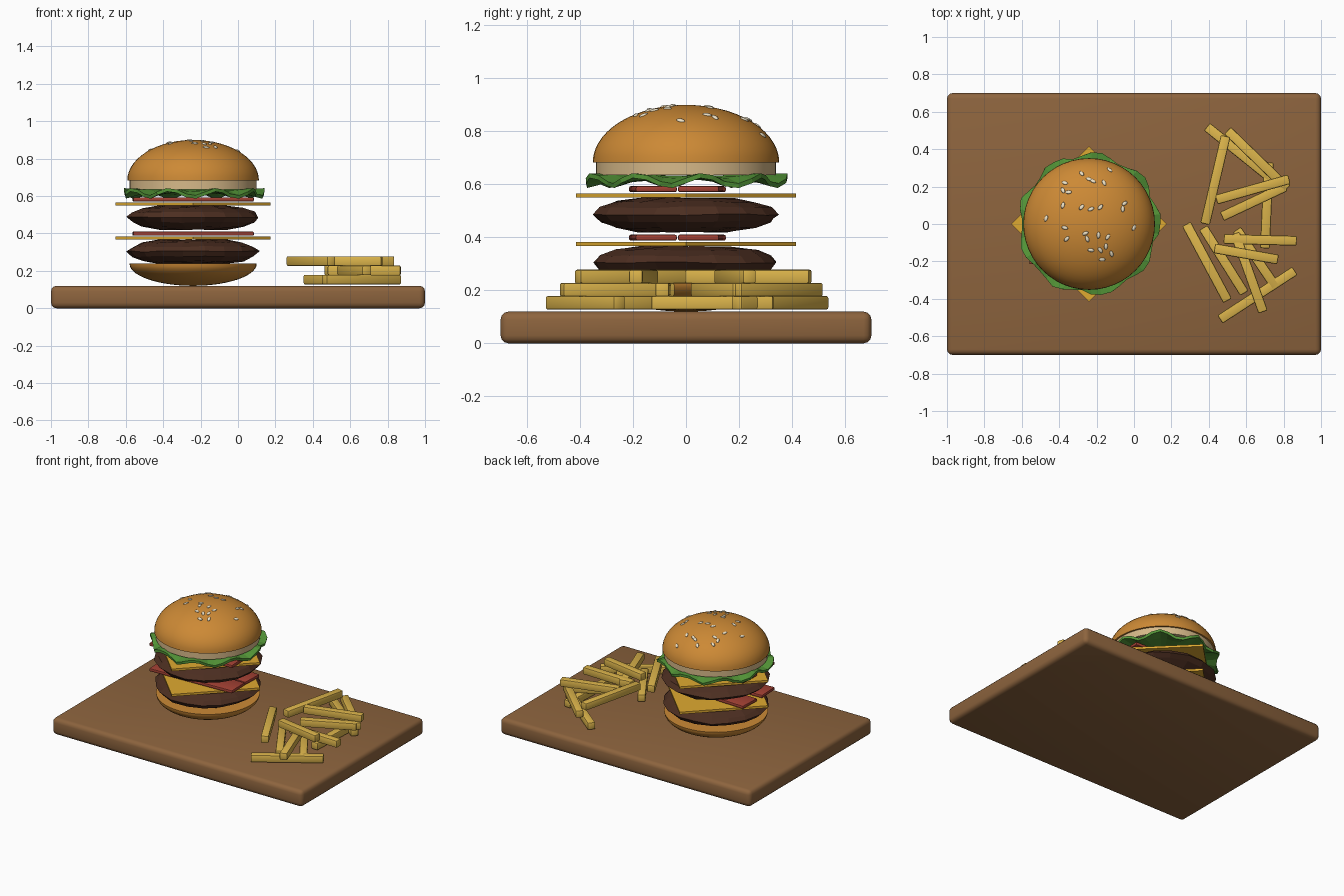
import bpy, bmesh, math, random
from mathutils import Vector, Matrix

if "Cube" in bpy.data.objects:
    bpy.data.objects.remove(bpy.data.objects["Cube"])

random.seed(4)
CX = -0.24          # burger axis


def material(name, rgb):
    m = bpy.data.materials.new(name)
    m.diffuse_color = [(c / 255) ** 2.2 for c in rgb] + [1]
    m.use_nodes = True
    m.node_tree.nodes["Principled BSDF"].inputs["Base Color"].default_value = m.diffuse_color
    return m


WOOD = material("wood", (140, 100, 64))
CRUST = material("crust", (203, 136, 56))
CRUMB = material("crumb", (214, 184, 136))
MEAT = material("meat", (78, 50, 38))
CHEESE = material("cheese", (222, 168, 52))
BACON = material("bacon", (160, 66, 54))
LEAF = material("leaf", (84, 148, 58))
FRY = material("fry", (218, 178, 76))
SEED = material("seed", (236, 224, 196))


def finish(name, bm, mat, smooth=None):
    bmesh.ops.recalc_face_normals(bm, faces=bm.faces)
    me = bpy.data.meshes.new(name)
    bm.to_mesh(me)
    bm.free()
    ob = bpy.data.objects.new(name, me)
    bpy.context.collection.objects.link(ob)
    me.materials.append(mat)
    if smooth:
        bpy.ops.object.select_all(action='DESELECT')
        bpy.context.view_layer.objects.active = ob
        ob.select_set(True)
        bpy.ops.object.shade_smooth_by_angle(angle=math.radians(smooth))
    return ob


def box(name, loc, size, mat, rot=0, bevel=0.0, segs=2):
    bm = bmesh.new()
    bmesh.ops.create_cube(bm, size=1, matrix=Matrix.Diagonal((*size, 1)))
    if bevel:
        bmesh.ops.bevel(bm, geom=bm.edges[:], offset=bevel, segments=segs,
                        profile=0.5, affect='EDGES')
    ob = finish(name, bm, mat, 35 if bevel else None)
    ob.location = loc
    ob.rotation_euler.z = rot
    return ob


def lathe(name, profile, steps, mat, smooth=None, jitter=0.0):
    bm = bmesh.new()
    vs = [bm.verts.new((r, 0, z)) for r, z in profile]
    es = [bm.edges.new(p) for p in zip(vs, vs[1:])]
    bmesh.ops.spin(bm, geom=vs + es, cent=(0, 0, 0), axis=(0, 0, 1),
                   angle=math.tau, steps=steps, use_merge=False)
    bmesh.ops.remove_doubles(bm, verts=bm.verts, dist=1e-4)
    for v in bm.verts:
        if jitter and v.co.xy.length > 0.01:
            v.co += Vector((random.uniform(-1, 1), random.uniform(-1, 1),
                            random.uniform(-.5, .5))) * jitter
    ob = finish(name, bm, mat, smooth)
    ob.location.x = CX
    return ob


def arc(r, z, h, n=14):
    return [(r * math.cos(t), z + h * math.sin(t))
            for t in (i * math.pi / 2 / n for i in range(n + 1))]


# serving board
box("board", (0, 0, 0.06), (2, 1.4, 0.12), WOOD, bevel=0.03, segs=3)

# buns
lathe("bottom_bun", [(0, 0.238)] + arc(0.34, 0.238, -0.118), 48, CRUST, 40)
lathe("top_bun_crumb", [(0, 0.635), (0.34, 0.635), (0.34, 0.687), (0, 0.687)],
      48, CRUMB, 40)
lathe("top_bun", [(0, 0.683)] + arc(0.352, 0.683, 0.217), 48, CRUST, 40)

# two stacked layers of patty, cheese and bacon
for i, z in enumerate((0.302, 0.485)):
    prof = [(0, -.064), (.18, -.063), (.27, -.05), (.325, -.025), (.35, .002),
            (.325, .028), (.27, .05), (.18, .062), (0, .064)]
    patty = lathe(f"patty_{i}", [(r, z + h) for r, h in prof], 18, MEAT,
                  jitter=0.008)
    box(f"cheese_{i}", (CX, 0, z + 0.073), (0.587, 0.587, 0.016), CHEESE,
        rot=math.pi / 4)
    for j, (y, a) in enumerate(((-0.125, 0.04), (0.06, -0.04))):
        box(f"bacon_{i}_{j}", (CX, y, z + 0.097), (0.645, 0.155, 0.022), BACON,
            rot=a, bevel=0.006)

# ruffled lettuce
bm = bmesh.new()
N = 45
hub = bm.verts.new((0, 0, 0.625))
rings = []
for r, amp, z in ((0.2, 0, 0.625), (0.3, 0.008, 0.622), (0.372, 0.02, 0.614)):
    ring = []
    for k in range(N):
        a = k * math.tau / N
        rr = r + (amp * 0.7) * math.sin(9 * a + 1.2) + amp * random.uniform(-.3, .3)
        ring.append(bm.verts.new((rr * math.cos(a), rr * math.sin(a),
                                  z + amp * math.sin(9 * a))))
    rings.append(ring)
for k in range(N):
    n = (k + 1) % N
    bm.faces.new((hub, rings[0][k], rings[0][n]))
    for p, q in zip(rings, rings[1:]):
        bm.faces.new((p[k], q[k], q[n], p[n]))
lettuce = finish("lettuce", bm, LEAF)
lettuce.location.x = CX
sol = lettuce.modifiers.new("thickness", 'SOLIDIFY')
sol.thickness = 0.018
sol.offset = 0

# sesame seeds lying on the dome (x, y relative to bun centre)
seeds = [(-.04, .27), (0, .24), (.02, .23), (.08, .22), (.11, .29), (-.13, .22),
         (-.14, .18), (-.11, .17), (-.23, .03), (-.14, .1), (-.04, .09),
         (.01, .08), (.06, .09), (.18, .08), (.19, .11), (.24, -.02),
         (-.13, -.02), (-.12, -.08), (-.02, -.05), (-.01, -.08), (.05, -.06),
         (.1, -.07), (.12, -.16), (.06, -.14), (.07, -.19), (.09, -.12),
         (.01, -.14)]
bm = bmesh.new()
for x, y in seeds:
    z = 0.683 + 0.217 * math.sqrt(1 - (x * x + y * y) / 0.352 ** 2)
    nrm = Vector((x / 0.352 ** 2, y / 0.352 ** 2, (z - 0.683) / 0.217 ** 2))
    m = (Matrix.Translation((x, y, z)) @ nrm.to_track_quat('Z', 'Y').to_matrix().to_4x4()
         @ Matrix.Rotation(random.uniform(0, math.pi), 4, 'Z')
         @ Matrix.Diagonal((0.018, 0.01, 0.006, 1)))
    bmesh.ops.create_uvsphere(bm, u_segments=10, v_segments=6, radius=1, matrix=m)
finish("sesame_seeds", bm, SEED, 60).location.x = CX

# fries: end points in plan plus layer
fries = [(.39, .52, .80, .19, 0), (.72, .33, .70, -.13, 0), (.37, -.02, .59, -.37, 0),
         (.55, -.03, .76, -.34, 0), (.46, -.51, .86, -.25, 0),
         (.50, .50, .82, .19, 1), (.47, .04, .81, .20, 1), (.48, -.08, .87, -.09, 1),
         (.54, -.05, .69, -.47, 1),
         (.49, .47, .38, 0, 2), (.44, .13, .83, .24, 2), (.28, 0, .50, -.41, 2),
         (.43, -.13, .77, -.19, 2)]
for i, (x1, y1, x2, y2, layer) in enumerate(fries):
    box(f"fry_{i}", ((x1 + x2) / 2, (y1 + y2) / 2, 0.153 + 0.0495 * layer),
        (math.hypot(x2 - x1, y2 - y1), 0.052, 0.052), FRY,
        rot=math.atan2(y2 - y1, x2 - x1), bevel=0.008)
